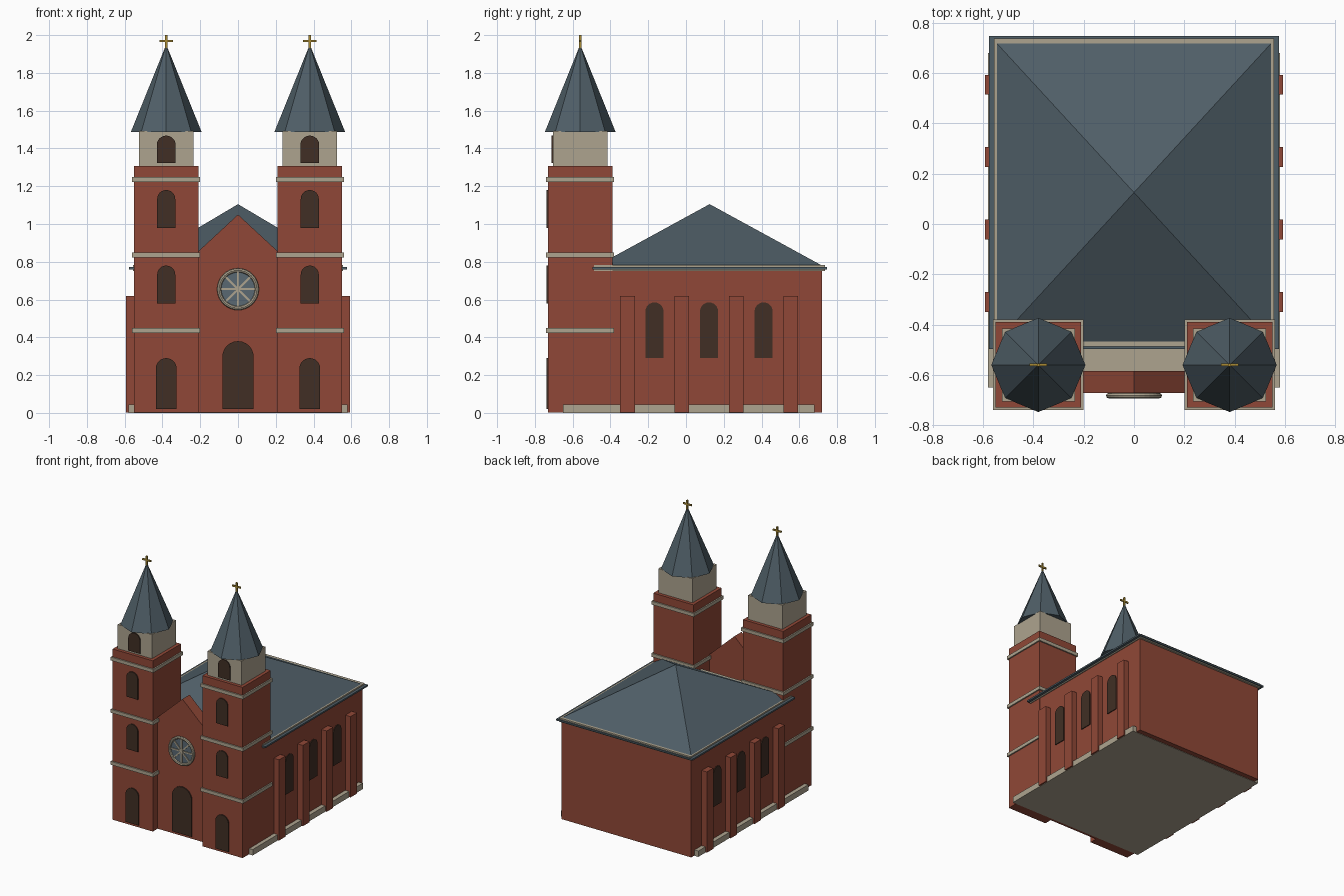
import bpy, bmesh, math
from mathutils import Matrix

if "Cube" in bpy.data.objects:
    bpy.data.objects.remove(bpy.data.objects["Cube"])


def material(name, rgb):
    m = bpy.data.materials.new(name)
    m.diffuse_color = (*rgb, 1)
    m.use_nodes = True
    m.node_tree.nodes["Principled BSDF"].inputs["Base Color"].default_value = m.diffuse_color
    return m


BRICK = material("red brick", (0.28, 0.064, 0.038))
STONE = material("pale stone", (0.42, 0.37, 0.275))
SLATE = material("slate", (0.078, 0.112, 0.135))
DARK = material("dark opening", (0.052, 0.028, 0.018))
GLASS = material("rose glass", (0.10, 0.14, 0.17))
GOLD = material("gold", (0.40, 0.26, 0.035))


def finish(name, bm, mat):
    bmesh.ops.recalc_face_normals(bm, faces=bm.faces)
    me = bpy.data.meshes.new(name)
    bm.to_mesh(me)
    bm.free()
    me.materials.append(mat)
    ob = bpy.data.objects.new(name, me)
    bpy.context.collection.objects.link(ob)
    return ob


def box(name, x, y, z, mat):
    """Box from (min, max) ranges."""
    bm = bmesh.new()
    bmesh.ops.create_cube(bm, size=1)
    for v in bm.verts:
        v.co = [r[0] if c < 0 else r[1] for c, r in zip(v.co, (x, y, z))]
    return finish(name, bm, mat)


def prism(name, pts, d0, d1, mat, axis="y"):
    """Extrude a (u, z) outline between two depths along y or x."""
    bm = bmesh.new()
    put = (lambda u, z, d: (u, d, z)) if axis == "y" else (lambda u, z, d: (d, u, z))
    a = [bm.verts.new(put(u, z, d0)) for u, z in pts]
    b = [bm.verts.new(put(u, z, d1)) for u, z in pts]
    bm.faces.new(a)
    bm.faces.new(b)
    for i in range(len(pts)):
        j = (i + 1) % len(pts)
        bm.faces.new((a[i], a[j], b[j], b[i]))
    return finish(name, bm, mat)


def arch(u, half, z0, z1, n=12):
    """Round-headed opening outline."""
    zc = z1 - half
    return [(u - half, z0), (u + half, z0)] + [
        (u + half * math.cos(math.pi * i / n), zc + half * math.sin(math.pi * i / n))
        for i in range(n + 1)]


def cone(name, n, r, x, y, z0, z1, mat, spin=0.0, scale=(1, 1)):
    bm = bmesh.new()
    top = bm.verts.new((x, y, z1))
    ring = [bm.verts.new((x + r * scale[0] * math.cos(spin + math.tau * i / n),
                          y + r * scale[1] * math.sin(spin + math.tau * i / n), z0))
            for i in range(n)]
    bm.faces.new(ring)
    for i in range(n):
        bm.faces.new((ring[i], ring[(i + 1) % n], top))
    return finish(name, bm, mat)


# Nave, plinth and hipped roof with cornice
YC = 0.125
box("plinth", (-0.58, 0.58), (-0.65, 0.68), (0, 0.045), STONE)
box("nave", (-0.548, 0.548), (YC - 0.595, YC + 0.595), (0.003, 0.76), BRICK)
box("cornice", (-0.556, 0.556), (YC - 0.612, YC + 0.612), (0.752, 0.782), STONE)
box("eaves", (-0.577, 0.577), (YC - 0.621, YC + 0.621), (0.76, 0.772), SLATE)
cone("nave_roof", 4, math.sqrt(2), 0, YC, 0.779, 1.105, SLATE, math.pi / 4, (0.549, 0.597))

# Pilasters and side windows
for s, side in ((-1, "left"), (1, "right")):
    for i in range(4):
        y = -0.31 + 0.288 * i
        box(f"pilaster_{side}_{i}", sorted((s * 0.53, s * 0.592)), (y - 0.039, y + 0.039),
            (0.002, 0.62), BRICK)
    for i in range(3):
        prism(f"nave_window_{side}_{i}", arch(-0.167 + 0.289 * i, 0.048, 0.29, 0.585),
              s * 0.545, s * 0.554, DARK, "x")

# Gabled facade between the towers
prism("facade", [(-0.23, 0.002), (0.23, 0.002), (0.23, 0.837), (0, 1.05), (-0.23, 0.837)],
      -0.672, -0.585, BRICK)
prism("door", arch(0, 0.083, 0.02, 0.38), -0.68, -0.671, DARK)

# Rose window: glass, ring, spokes and hub
RZ = 0.655
circle = lambda r, n: [(r * math.cos(math.tau * i / n), RZ + r * math.sin(math.tau * i / n))
                       for i in range(n)]
prism("rose_glass", circle(0.1, 32), -0.68, -0.671, GLASS)
bpy.ops.mesh.primitive_torus_add(major_radius=0.1, minor_radius=0.011, major_segments=32,
                                 minor_segments=8, location=(0, -0.682, RZ),
                                 rotation=(math.pi / 2, 0, 0))
ring = bpy.context.object
ring.name = "rose_ring"
ring.data.materials.append(STONE)
for i in range(4):
    spoke = box(f"rose_spoke_{i}", (-0.098, 0.098), (-0.686, -0.676), (-0.005, 0.005), STONE)
    spoke.data.transform(Matrix.Translation((0, 0, RZ)) @ Matrix.Rotation(math.pi * i / 4, 4, "Y"))
prism("rose_hub", circle(0.014, 12), -0.688, -0.676, STONE)

# Twin towers with bands, belfry, spire and cross
TY = -0.56
for s, side in ((-1, "left"), (1, "right")):
    x = s * 0.38

    def block(name, h, z0, z1, mat):
        box(f"{name}_{side}", (x - h, x + h), (TY - h, TY + h), (z0, z1), mat)

    block("tower", 0.17, 0.002, 1.308, BRICK)
    for i, z in enumerate((0.437, 0.835, 1.235)):
        block(f"tower_band_{i}", 0.18, z - 0.013, z + 0.013, STONE)
    block("belfry", 0.145, 1.30, 1.492, STONE)
    for i, (h, z0, z1, d) in enumerate(((0.055, 0.02, 0.29, 0.17), (0.048, 0.58, 0.78, 0.17),
                                        (0.048, 0.98, 1.18, 0.17), (0.05, 1.322, 1.468, 0.145))):
        prism(f"tower_window_{side}_{i}", arch(x, h, z0, z1), TY - d - 0.008, TY - d + 0.001, DARK)
    cone(f"spire_{side}", 8, 0.187, x, TY, 1.488, 1.95, SLATE)
    box(f"cross_post_{side}", (x - 0.006, x + 0.006), (TY - 0.006, TY + 0.006), (1.93, 2.0), GOLD)
    box(f"cross_bar_{side}", (x - 0.035, x + 0.035), (TY - 0.005, TY + 0.005), (1.963, 1.975), GOLD)
